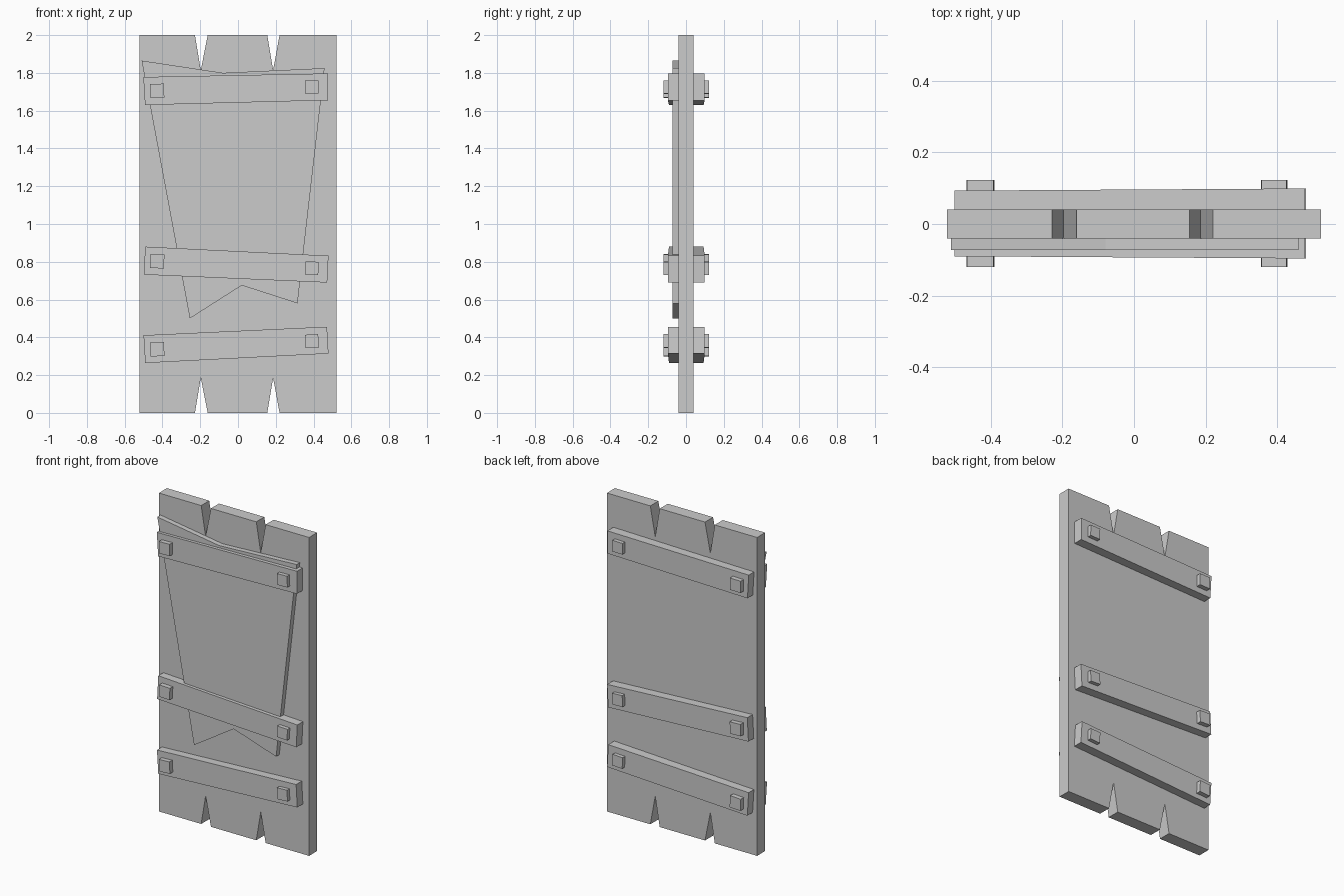
import bpy, bmesh
from math import sin, cos, radians

if "Cube" in bpy.data.objects:
    bpy.data.objects.remove(bpy.data.objects["Cube"])


def prism(name, outline, front, back):
    """Extrude an x-z outline along y; front/back are (depth at left, depth at right)."""
    x0 = min(p[0] for p in outline)
    x1 = max(p[0] for p in outline)

    def depth(x, ends):
        return ends[0] + (ends[1] - ends[0]) * (x - x0) / (x1 - x0)

    bm = bmesh.new()
    f = [bm.verts.new((x, depth(x, front), z)) for x, z in outline]
    b = [bm.verts.new((x, depth(x, back), z)) for x, z in outline]
    bm.faces.new(f)
    bm.faces.new(b[::-1])
    n = len(outline)
    for i in range(n):
        j = (i + 1) % n
        bm.faces.new((f[i], b[i], b[j], f[j]))
    bmesh.ops.recalc_face_normals(bm, faces=bm.faces)
    mesh = bpy.data.meshes.new(name)
    bm.to_mesh(mesh)
    bm.free()
    obj = bpy.data.objects.new(name, mesh)
    bpy.context.collection.objects.link(obj)
    return obj


# Door slab with V notches at the plank joints, top and bottom
notches = [(-0.228, 0), (-0.197, 0.185), (-0.16, 0),
           (0.155, 0), (0.186, 0.185), (0.22, 0)]
bottom = [(-0.522, 0)] + notches + [(0.522, 0)]
top = [(x, 2 - z) for x, z in reversed(bottom)]
prism("door_slab", bottom + top, (-0.04, -0.04), (0.04, 0.04))

# Ragged patch board on the front
patch = [(-0.51, 1.865), (-0.255, 0.50), (0.02, 0.675), (0.315, 0.58),
         (0.458, 1.825), (-0.08, 1.80)]
prism("patch_board", patch, (-0.072, -0.072), (-0.038, -0.038))

# Crooked cross bars running through both sides, each with two square bolts
bars = {
    "top": ([(-0.492, 1.63), (0.477, 1.655), (0.477, 1.797), (-0.501, 1.778)],
            1.705, 1.725, 1.3),
    "middle": ([(-0.499, 0.732), (0.472, 0.69), (0.479, 0.832), (-0.491, 0.88)],
               0.803, 0.766, -2.6),
    "bottom": ([(-0.491, 0.264), (0.479, 0.314), (0.471, 0.456), (-0.5, 0.411)],
               0.337, 0.38, 2.8),
}
for level, (outline, z_left, z_right, tilt) in bars.items():
    prism(level + "_bar", outline, (-0.09, -0.096), (0.093, 0.099))
    c, s = cos(radians(tilt)), sin(radians(tilt))
    for side, x, z, h in (("left", -0.428, z_left, 0.037),
                          ("right", 0.391, z_right, 0.035)):
        square = [(x + h * (c * u - s * v), z + h * (s * u + c * v))
                  for u, v in ((-1, -1), (1, -1), (1, 1), (-1, 1))]
        prism(f"{level}_{side}_bolt", square, (-0.12, -0.12), (0.123, 0.123))
